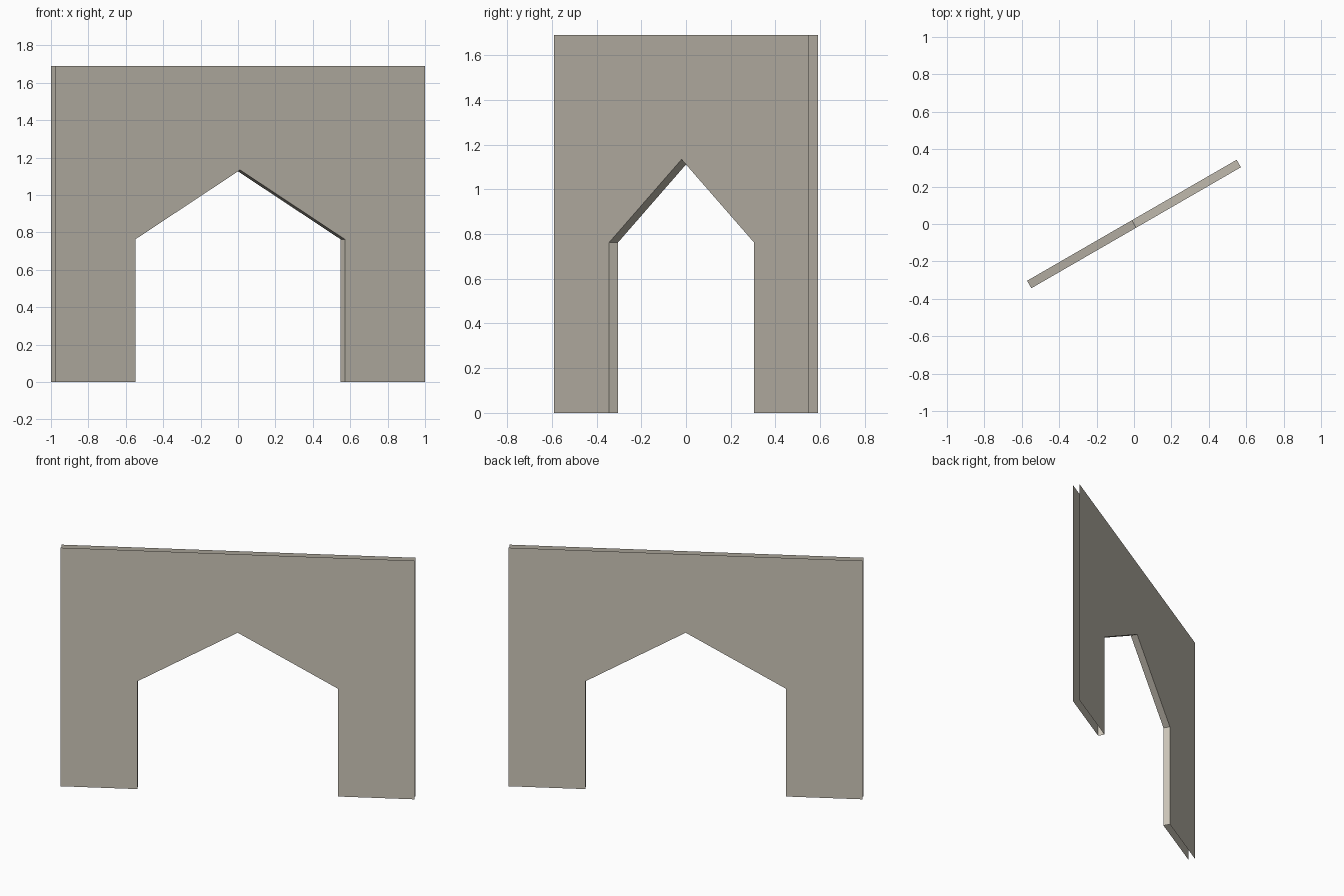
import bpy, bmesh, math
from mathutils import Matrix

if "Cube" in bpy.data.objects:
    bpy.data.objects.remove(bpy.data.objects["Cube"])

HALF_LEN, HEIGHT = 1.141, 1.69          # wall outline
HALF_GAP, SPRING, APEX = 0.647, 0.763, 1.134   # pointed opening
HALF_T = 0.023                          # half thickness
TURN = Matrix.Rotation(math.radians(30), 4, 'Z')

stone = bpy.data.materials.new("warm_grey_stone")
stone.diffuse_color = (0.60, 0.56, 0.48, 1)
stone.use_nodes = True
stone.node_tree.nodes["Principled BSDF"].inputs["Base Color"].default_value = stone.diffuse_color

opening = [(-HALF_GAP, 0), (-HALF_GAP, SPRING), (0, APEX),
           (HALF_GAP, SPRING), (HALF_GAP, 0)]
outline = opening + [(HALF_LEN, 0), (HALF_LEN, HEIGHT),
                     (-HALF_LEN, HEIGHT), (-HALF_LEN, 0)]


def make_object(name, polygons):
    bm = bmesh.new()
    for poly in polygons:
        bm.faces.new([bm.verts.new(TURN @ Matrix.Translation(p).translation)
                      for p in poly])
    bmesh.ops.remove_doubles(bm, verts=bm.verts, dist=1e-5)
    bm.normal_update()
    mesh = bpy.data.meshes.new(name)
    bm.to_mesh(mesh)
    bm.free()
    mesh.materials.append(stone)
    obj = bpy.data.objects.new(name, mesh)
    bpy.context.collection.objects.link(obj)


# Front and back wall sheets (the wall is open at its top, ends and feet)
front = [(x, -HALF_T, z) for x, z in outline]
back = [(x, HALF_T, z) for x, z in reversed(outline)]
make_object("wall_faces", [front, back])

# Jambs and sloping soffits lining the opening, facing into it
lining = [[(a[0], -HALF_T, a[1]), (a[0], HALF_T, a[1]),
           (b[0], HALF_T, b[1]), (b[0], -HALF_T, b[1])][::-1]
          for a, b in zip(opening, opening[1:])]
make_object("opening_lining", lining)

# Point normals the right way: sheets outward, lining into the opening
for obj, facing in (("wall_faces", lambda c, n: n.dot(c - mid(c)) > 0),
                    ("opening_lining", lambda c, n: n.dot(core - c) > 0)):
    mid = lambda c: c - TURN @ Matrix.Translation(
        (0, (TURN.inverted() @ c).y, 0)).translation
    core = Matrix.Translation((0, 0, 0.5)).translation
    mesh = bpy.data.objects[obj].data
    for p in mesh.polygons:
        if not facing(p.center, p.normal):
            p.flip()
    mesh.update()
